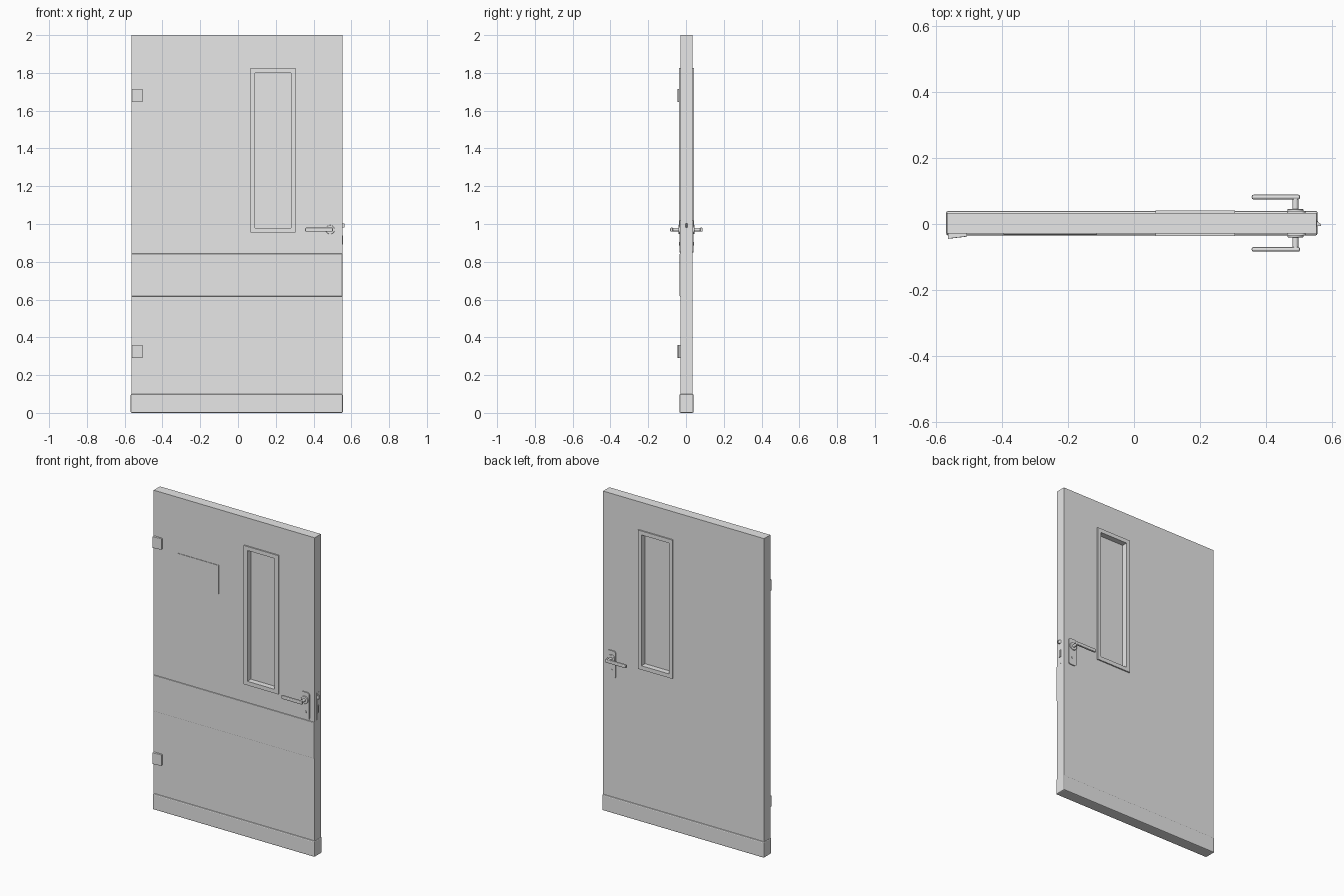
import bpy
import math
from mathutils import Vector

cube = bpy.data.objects.get("Cube")
if cube:
    bpy.data.objects.remove(cube, do_unlink=True)

# One flat colour for everything
grey = bpy.data.materials.new("plain grey")
grey.use_nodes = True
grey.diffuse_color = (0.8, 0.8, 0.8, 1)
grey.node_tree.nodes["Principled BSDF"].inputs["Base Color"].default_value = (0.8, 0.8, 0.8, 1)

MID = 0.0025          # y of the middle of the leaf
HALF = 0.031          # half thickness of the leaf
LEFT, RIGHT = -0.565, 0.552


def finish(obj, name, bevel=0, segments=2):
    obj.name = name
    obj.data.materials.append(grey)
    if bevel:
        mod = obj.modifiers.new("soft edges", 'BEVEL')
        mod.width = bevel
        mod.segments = segments
    return obj


def box(name, x, y, z, bevel=0):
    """Box from (low, high) pairs on each axis."""
    low, high = Vector((x[0], y[0], z[0])), Vector((x[1], y[1], z[1]))
    bpy.ops.mesh.primitive_cube_add(size=1)
    obj = bpy.context.object
    for v in obj.data.vertices:
        v.co = (low + high) / 2 + v.co * (high - low)
    return finish(obj, name, bevel)


def rod(name, start, end, radius, bevel=0, sides=24):
    start, end = Vector(start), Vector(end)
    axis = end - start
    bpy.ops.mesh.primitive_cylinder_add(
        vertices=sides, radius=radius, depth=axis.length, location=(start + end) / 2,
        rotation=axis.to_track_quat('Z', 'Y').to_euler())
    obj = finish(bpy.context.object, name, bevel)
    bpy.ops.object.shade_smooth_by_angle(angle=math.radians(40))
    return obj


def prism(name, outline, y0, y1):
    """Extrude an (x, z) outline along y."""
    n = len(outline)
    verts = [(x, y, z) for y in (y0, y1) for x, z in outline]
    faces = [tuple(range(n)), tuple(reversed(range(n, 2 * n)))]
    faces += [(i, i + n, (i + 1) % n + n, (i + 1) % n) for i in range(n)]
    mesh = bpy.data.meshes.new(name)
    mesh.from_pydata(verts, [], faces)
    obj = bpy.data.objects.new(name, mesh)
    bpy.context.collection.objects.link(obj)
    return finish(obj, name)


def rounded_outline(x, z, r, steps=5):
    points = []
    corners = [(x[1] - r, z[1] - r), (x[0] + r, z[1] - r), (x[0] + r, z[0] + r), (x[1] - r, z[0] + r)]
    for k, (cx, cz) in enumerate(corners):
        for i in range(steps + 1):
            a = math.pi / 2 * (k + i / steps)
            points.append((cx + r * math.cos(a), cz + r * math.sin(a)))
    return points


# Door leaf with the window opening cut through
leaf = box("door_leaf", (LEFT, RIGHT), (MID - HALF, MID + HALF), (0.004, 2))
opening = box("window_cutter", (0.09, 0.28), (-0.2, 0.2), (0.98, 1.8))
opening.hide_render = True
opening.hide_viewport = True
cut = leaf.modifiers.new("window opening", 'BOOLEAN')
cut.operation = 'DIFFERENCE'
cut.solver = 'EXACT'
cut.object = opening

# Window pane and the trim around it on both faces
box("window_pane", (0.085, 0.285), (MID - 0.004, MID + 0.004), (0.975, 1.805))
for side, label in ((-1, "front"), (1, "back")):
    ys = sorted((MID + side * (HALF - 0.002), MID + side * (HALF + 0.008)))
    for part, x in (("left", (0.28, 0.305)), ("right", (0.065, 0.09))):
        box(f"{label}_window_trim_{part}", x, ys, (0.955, 1.825))
    for part, z in (("bottom", (0.955, 0.98)), ("top", (1.8, 1.825))):
        box(f"{label}_window_trim_{part}", (0.09, 0.28), ys, z)

# Kick shoe wrapped around the foot, push band and notice plate on the front
box("kick_shoe", (LEFT - 0.003, RIGHT + 0.003), (MID - 0.037, MID + 0.037), (0, 0.1), 0.006)
box("push_band", (LEFT, RIGHT), (MID - 0.036, MID - HALF + 0.002), (0.617, 0.843), 0.002)
box("notice_plate", (-0.395, -0.112), (MID - 0.034, MID - HALF + 0.002), (1.47, 1.65))

# Hinge blocks, thicker toward the door edge
for z, label in ((0.325, "lower"), (1.68, "upper")):
    hinge = box(f"{label}_hinge", (-0.563, -0.505), (-0.045, -0.027), (z - 0.035, z + 0.035), 0.002)
    for v in hinge.data.vertices:
        if v.co.x > -0.53 and v.co.y < -0.04:
            v.co.y = -0.038

# Handle set on both faces
for side, label in ((-1, "front"), (1, "back")):
    def depth(d):
        return MID + side * d
    prism(f"{label}_handle_plate", rounded_outline((0.462, 0.518), (0.848, 1.018), 0.012),
          *sorted((depth(HALF - 0.002), depth(HALF + 0.006))))
    rod(f"{label}_handle_collar", (0.488, depth(HALF), 0.97), (0.488, depth(0.043), 0.97), 0.024, 0.002)
    rod(f"{label}_handle_spindle", (0.488, depth(0.04), 0.97), (0.488, depth(0.08), 0.97), 0.009)
    box(f"{label}_handle_lever", (0.356, 0.502), sorted((depth(0.072), depth(0.086))), (0.959, 0.981), 0.005)
    rod(f"{label}_lock_cylinder", (0.49, depth(HALF), 0.895), (0.49, depth(0.039), 0.895), 0.009)

# Lock face, latch and bolt on the closing edge
box("lock_face", (RIGHT - 0.002, RIGHT + 0.001), (MID - 0.011, MID + 0.011), (0.85, 1.02))
latch = box("latch", (RIGHT - 0.002, 0.565), (MID - 0.008, MID + 0.008), (0.982, 1.002))
for v in latch.data.vertices:
    if v.co.x > 0.56 and v.co.y > MID:
        v.co.y = MID - 0.002
box("lock_bolt", (RIGHT - 0.002, 0.557), (MID - 0.006, MID + 0.006), (0.892, 0.938))
